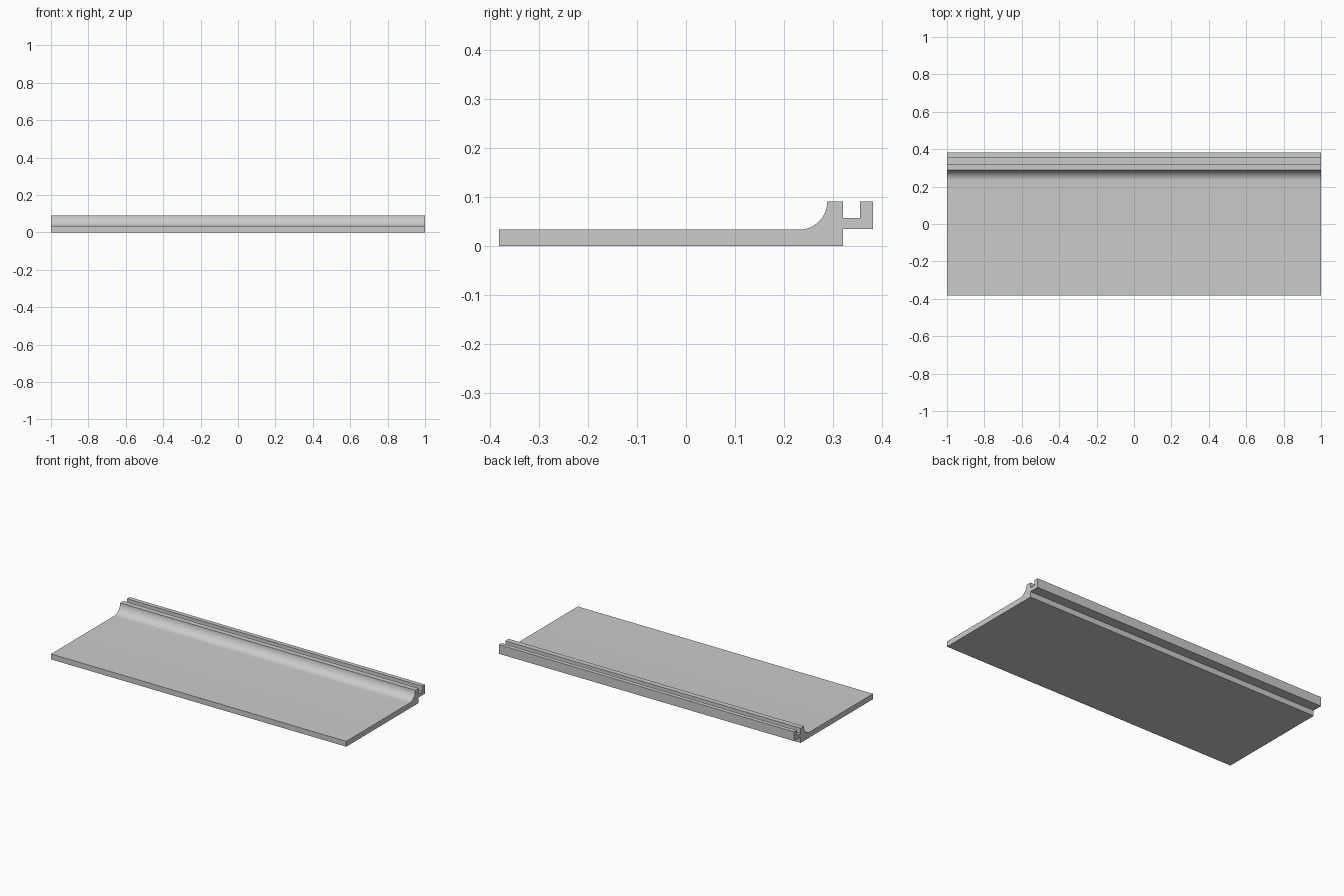
import bpy
import bmesh
import math

cube = bpy.data.objects.get("Cube")
if cube:
    bpy.data.objects.remove(cube, do_unlink=True)

# Light grey material
grey = bpy.data.materials.new("light grey")
grey.use_nodes = True
colour = (0.6, 0.6, 0.6, 1)
grey.diffuse_color = colour
grey.node_tree.nodes["Principled BSDF"].inputs["Base Color"].default_value = colour

HALF_LENGTH = 1.0
FRONT, BACK = -0.381, 0.381
SLAB_TOP, RIDGE_TOP = 0.033, 0.09
RIDGE_FRONT, RIDGE_BACK = 0.288, 0.32
HOOK_BOTTOM, CHANNEL_FLOOR, LIP_FRONT = 0.034, 0.057, 0.355
COVE = RIDGE_TOP - SLAB_TOP
STEPS = 16


def extrude_profile(name, profile):
    """Extrude a (y, z) outline along x."""
    bm = bmesh.new()
    face = bm.faces.new([bm.verts.new((-HALF_LENGTH, y, z)) for y, z in profile])
    moved = bmesh.ops.extrude_face_region(bm, geom=[face])["geom"]
    verts = [g for g in moved if isinstance(g, bmesh.types.BMVert)]
    bmesh.ops.translate(bm, verts=verts, vec=(2 * HALF_LENGTH, 0, 0))
    bmesh.ops.recalc_face_normals(bm, faces=bm.faces)
    mesh = bpy.data.meshes.new(name)
    bm.to_mesh(mesh)
    bm.free()
    mesh.materials.append(grey)
    obj = bpy.data.objects.new(name, mesh)
    bpy.context.collection.objects.link(obj)
    bpy.ops.object.select_all(action="DESELECT")
    obj.select_set(True)
    bpy.context.view_layer.objects.active = obj
    bpy.ops.object.shade_smooth_by_angle(angle=math.radians(30))
    return obj


# Concave quarter round from the slab up to the ridge
cove = []
for i in range(STEPS + 1):
    a = math.pi / 2 * i / STEPS
    cove.append((RIDGE_FRONT - COVE + COVE * math.sin(a),
                 RIDGE_TOP - COVE * math.cos(a)))

# Ridge and the hooked channel behind it
hook = [
    (RIDGE_BACK, RIDGE_TOP), (RIDGE_BACK, CHANNEL_FLOOR),
    (LIP_FRONT, CHANNEL_FLOOR), (LIP_FRONT, RIDGE_TOP),
    (BACK, RIDGE_TOP), (BACK, HOOK_BOTTOM),
    (RIDGE_BACK, HOOK_BOTTOM), (RIDGE_BACK, 0),
]

extrude_profile("coved_sill_board", [(FRONT, 0), (FRONT, SLAB_TOP)] + cove + hook)
